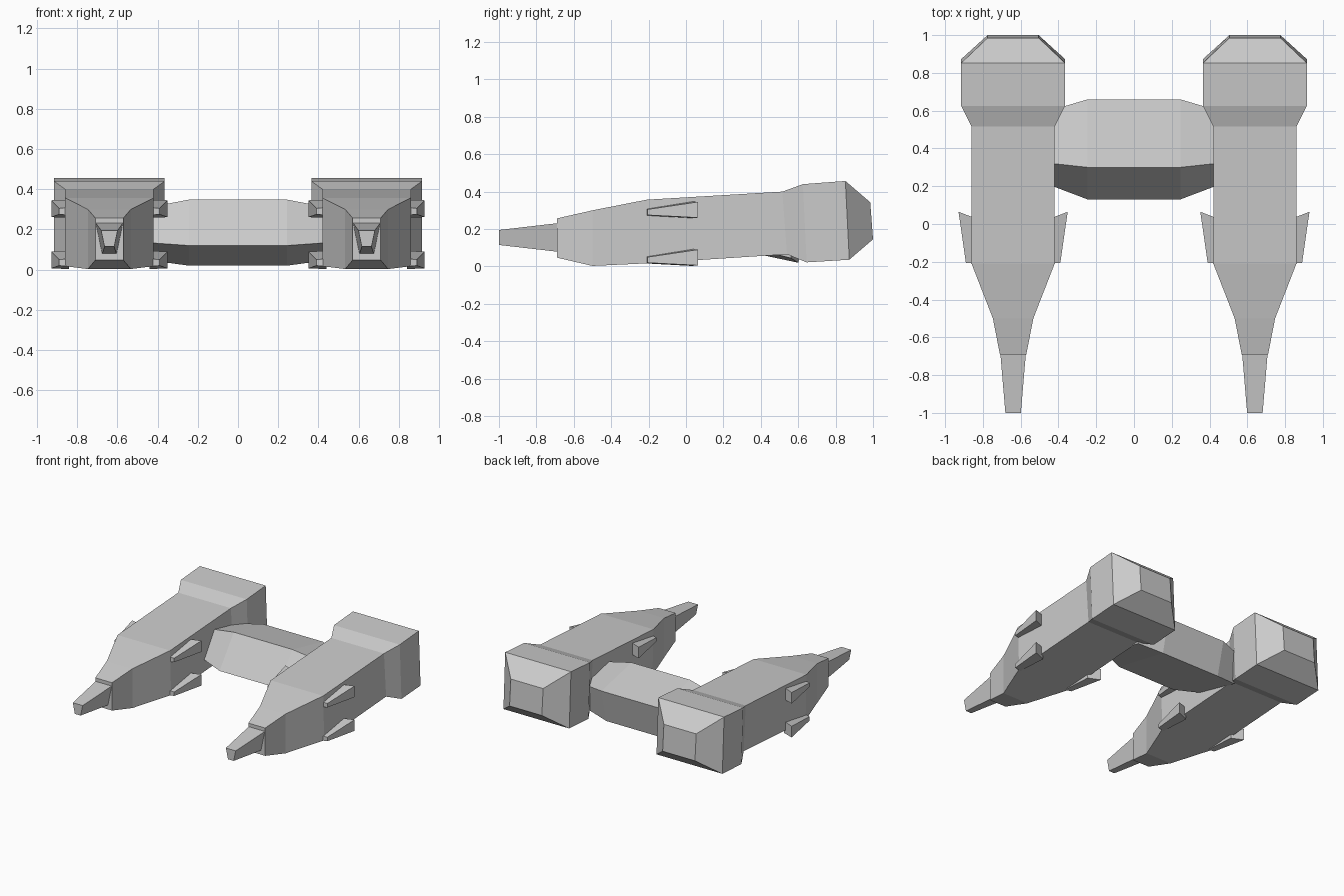
import bpy, bmesh

if "Cube" in bpy.data.objects:
    bpy.data.objects.remove(bpy.data.objects["Cube"])

CX = 0.64  # centreline of each side hull


def loft(name, rings, mirror=False):
    """Skin a row of equal-sized point rings and cap both ends."""
    bm = bmesh.new()
    loops = [[bm.verts.new(p) for p in ring] for ring in rings]
    n = len(loops[0])
    for a, b in zip(loops, loops[1:]):
        for i in range(n):
            j = (i + 1) % n
            bm.faces.new((a[i], a[j], b[j], b[i]))
    bm.faces.new(loops[0])
    bm.faces.new(loops[-1])
    bmesh.ops.recalc_face_normals(bm, faces=bm.faces)
    me = bpy.data.meshes.new(name)
    bm.to_mesh(me)
    bm.free()
    ob = bpy.data.objects.new(name, me)
    bpy.context.collection.objects.link(ob)
    if mirror:
        ob.modifiers.new("mirror", 'MIRROR').use_axis[0] = True
    return ob


def section(y_top, z_top, w_top, y_bot, z_bot, w_bot):
    """Four-sided hull section, given by its top and bottom edges."""
    return [(CX - w_bot, y_bot, z_bot), (CX + w_bot, y_bot, z_bot),
            (CX + w_top, y_top, z_top), (CX - w_top, y_top, z_top)]


# Side hulls with the flared, tapered engine block at the back
loft("side_hull", [
    section(-0.69, 0.257, 0.07, -0.69, 0.047, 0.07),
    section(-0.50, 0.30, 0.107, -0.50, 0.003, 0.107),
    section(-0.21, 0.357, 0.22, -0.20, 0.017, 0.22),
    section(0.515, 0.40, 0.22, 0.54, 0.065, 0.22),
    section(0.625, 0.44, 0.275, 0.645, 0.022, 0.275),
    section(0.852, 0.457, 0.275, 0.873, 0.036, 0.275),
    section(0.985, 0.343, 0.135, 1.0, 0.145, 0.135),
], mirror=True)

# Nose cannons, narrower underneath
loft("nose_cannon", [
    section(-1.0, 0.195, 0.041, -1.0, 0.115, 0.024),
    section(-0.68, 0.232, 0.068, -0.68, 0.078, 0.036),
], mirror=True)

# Small wedge thrusters: upper and lower, on both flanks of each hull
for level, z in (("upper", 0.255), ("lower", 0.0)):
    for flank, s in (("outer", 1), ("inner", -1)):
        def ring(y_in, y_out, x_out, z0, z1, pinch):
            xi, xo = CX + s * 0.20, CX + s * x_out
            return [(xi, y_in, z + z0), (xo, y_out, z + z0 + pinch),
                    (xo, y_out, z + z1 - pinch), (xi, y_in, z + z1)]
        loft(f"{level}_{flank}_thruster", [
            ring(-0.21, -0.205, 0.25, 0.016, 0.054, 0.004),
            ring(0.03, 0.065, 0.289, 0.003, 0.093, 0.003),
        ], mirror=True)

# Cross body joining the hulls: tilted four-sided section, tapered at the ends
mid = [(0.13, 0.12), (0.30, 0.348), (0.66, 0.27), (0.60, 0.02)]
end = [(0.20, 0.133), (0.32, 0.313), (0.605, 0.25), (0.56, 0.045)]
loft("cross_body", [[(x, y, z) for y, z in prof] for x, prof in
                    ((-0.43, end), (-0.245, mid), (0.245, mid), (0.43, end))])
